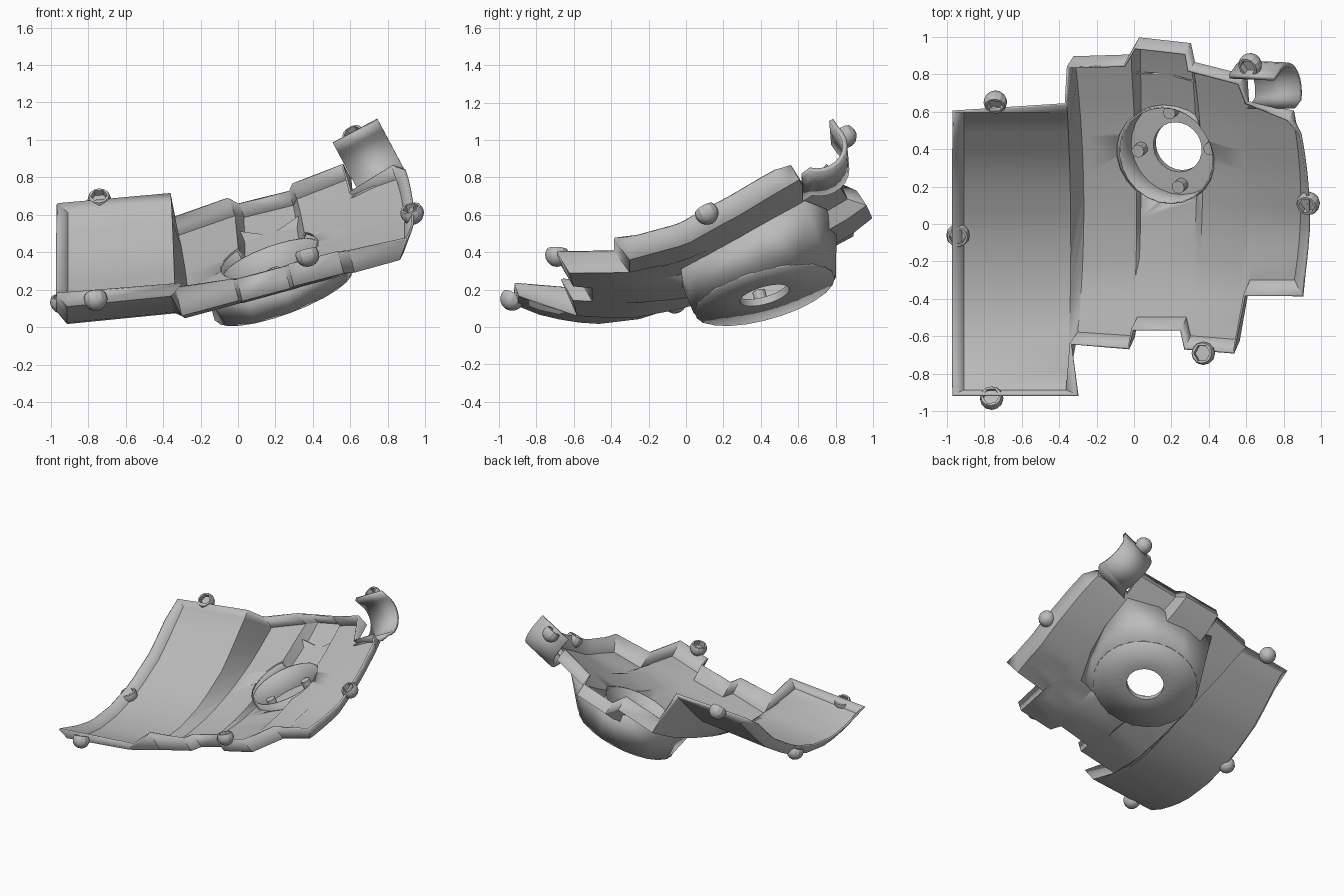
import bpy, bmesh, math
from mathutils import Vector

if "Cube" in bpy.data.objects:
    bpy.data.objects.remove(bpy.data.objects["Cube"])

grey = bpy.data.materials.new("plain_grey")
grey.use_nodes = True
grey.diffuse_color = (0.5, 0.5, 0.5, 1)
grey.node_tree.nodes["Principled BSDF"].inputs["Base Color"].default_value = (0.5, 0.5, 0.5, 1)


def finish(bm, name, thickness=0.0):
    bmesh.ops.recalc_face_normals(bm, faces=bm.faces)
    me = bpy.data.meshes.new(name)
    bm.to_mesh(me)
    bm.free()
    ob = bpy.data.objects.new(name, me)
    bpy.context.collection.objects.link(ob)
    me.materials.append(grey)
    if thickness:
        mod = ob.modifiers.new("thickness", 'SOLIDIFY')
        mod.thickness, mod.offset = thickness, 0
    bpy.ops.object.select_all(action='DESELECT')
    ob.select_set(True)
    bpy.context.view_layer.objects.active = ob
    bpy.ops.object.shade_smooth_by_angle(angle=math.radians(25))
    return ob


def loft(bm, rings, closed=True):
    rows = [[bm.verts.new(p) for p in ring] for ring in rings]
    for a, b in zip(rows, rows[1:]):
        n = len(a)
        for i in range(n if closed else n - 1):
            j = (i + 1) % n
            bm.faces.new((a[i], a[j], b[j], b[i]))
    return rows


# Side profiles of the curved skin: (y, z)
SIDE = [(-0.95, .14), (-.75, .06), (-.5, .02), (-.25, .05), (0, .13), (.3, .31), (.65, .66)]
MAIN = [(-.7, .075), (-.3, .045), (0, .1), (.3, .2), (.6, .33), (.9, .5), (1.05, .62)]


def along(profile, y):
    for (y0, z0), (y1, z1) in zip(profile, profile[1:]):
        if y <= y1 or y1 == profile[-1][0]:
            return z0 + (z1 - z0) * (y - y0) / (y1 - y0)


def height(x, y, kind):
    if kind == "side":
        return along(SIDE, y) + 0.1 * (x + 0.9)
    z = along(MAIN, y) + (0.29 + 0.05 * y) * (x + 0.3)
    if kind == "trough":
        z -= 0.1 * min(1, max(0, (y + 0.3) / 0.8))
    return z + 0.3 * max(0, x - 0.35) * max(0, y)


def normal(x, y, kind):
    d = 0.05
    return Vector(((height(x - d, y, kind) - height(x + d, y, kind)) / (2 * d),
                   (height(x, y - d, kind) - height(x, y + d, kind)) / (2 * d), 1)).normalized()


# Skin stations from left to right: front x, front y, rear x, rear y, bulge, kind
STATIONS = [(-.91, -.89, -.91, .6, 0, "side"), (-.36, -.89, -.36, .6, .02, "side"),
            (-.3, -.58, -.32, .89, .04, "main"), (0, -.6, -.02, .9, .02, "main"),
            (.02, -.5, .03, .99, .01, "trough"), (.28, -.5, .3, .96, .05, "trough"),
            (.3, -.6, .32, .86, .06, "main"), (.56, -.62, .6, .79, 0, "main"),
            (.62, -.3, .61, .65, 0, "main"), (.86, -.3, .85, .6, .04, "main")]
ROWS = 14
bm = bmesh.new()
coords, kinds = [], []
for xf, yf, xr, yr, bulge, kind in STATIONS:
    column = []
    for i in range(ROWS + 1):
        t = i / ROWS
        x = xf + (xr - xf) * t + bulge * 4 * t * (1 - t)
        y = yf + (yr - yf) * t
        column.append(Vector((x, y, height(x, y, kind))))
    coords.append(column)
    kinds.append(kind)
grid = loft(bm, coords, closed=False)

# Raised rim around the whole outline
last = len(STATIONS) - 1
outline = [(s, 0) for s in range(last + 1)] + [(last, r) for r in range(1, ROWS + 1)]
outline += [(s, ROWS) for s in range(last - 1, -1, -1)] + [(0, r) for r in range(ROWS - 1, 0, -1)]
rim = []
for s, r in outline:
    p, kind = coords[s][r], kinds[s]
    out = Vector(((s == last) - (s == 0), (r == ROWS) - (r == 0), 0))
    if kind == "side":
        tall, lean = 0.07, (0.09 if r == ROWS and s else 0.05)
        if (s, r) == (1, 0):
            out.x = 1.3
    elif r == ROWS:
        tall, lean = (0.03 if s == last - 1 else 0.1 if s > 3 else 0.12), 0.01
    else:
        tall, lean = (0.15 if s == 2 else 0.115), 0.07
    rim.append(bm.verts.new(p + normal(p.x, p.y, kind) * tall + out * lean))
for i in range(len(outline)):
    j = (i + 1) % len(outline)
    (a, b), (c, d) = outline[i], outline[j]
    bm.faces.new((grid[a][b], grid[c][d], rim[j], rim[i]))
skin = finish(bm, "curved_skin", 0.014)

# Tilted hub frame
CENTRE = Vector((.245, .42, .172))
AXIS = Vector((-.37, -.28, 1)).normalized()
E1 = Vector((1, 0, .37)).normalized()
E2 = AXIS.cross(E1)


def hub_point(r, h, a):
    return CENTRE + AXIS * h + (E1 * math.cos(a) + E2 * math.sin(a)) * r


def hub_ring(r, h, n=24, middle=Vector((0, 0, 0))):
    return [hub_point(r, h, math.tau * i / n) + middle for i in range(n)]


# Opening in the skin for the hub
bm = bmesh.new()
for ring in loft(bm, [hub_ring(.272, -.3), hub_ring(.272, .6)]):
    bm.faces.new(ring)
cutter = finish(bm, "hub_cutter")
cut = skin.modifiers.new("hub_opening", 'BOOLEAN')
cut.operation, cut.solver, cut.object = 'DIFFERENCE', 'EXACT', cutter
cutter.hide_render = True
cutter.hide_set(True)
cutter.display_type = 'WIRE'

# Hub: faceted outer cone with four spread corners
flare = []
for i in range(12):
    p = hub_point(.5 if i % 3 == 1 else .42, .1, math.tau * i / 12)
    p.z = height(p.x, p.y, "trough" if .02 < p.x < .3 else "main") - 0.01
    flare.append(p)
bm = bmesh.new()
loft(bm, [flare, hub_ring(.39, 0, 12)])
finish(bm, "hub_cone", 0.008)

# Hub: flat underside, bore, recessed floor and wall
bm = bmesh.new()
loft(bm, [hub_ring(.387, 0), hub_ring(.14, 0), hub_ring(.14, .035),
          hub_ring(.265, .035), hub_ring(.265, .21)])
finish(bm, "hub_recess", 0.008)

# Four pegs on the recessed floor
for k in range(4):
    a = math.tau * k / 4 + 0.03
    mid = (E1 * math.cos(a) + E2 * math.sin(a)) * 0.205
    bm = bmesh.new()
    rows = loft(bm, [hub_ring(.035, .03, 12, mid), hub_ring(.035, .1, 12, mid)])
    bm.faces.new(rows[1])
    finish(bm, "hub_peg_%d" % (k + 1))

# Half-round clip at the rear left corner, its front edge joined to the skin
run = Vector((.88, -.04, .47)).normalized()
back = Vector((0, 1, 0))
up = run.cross(back).normalized()
bm = bmesh.new()
sections = []
for dist, foot_x in ((-.27, .61), (0, .86)):
    mid = Vector((.82, .70, .97)) + run * dist
    arc = [Vector((foot_x, .62, height(foot_x, .62, "main")))]
    arc += [mid + back * .15 * math.cos(a) + up * .15 * math.sin(a)
            for a in (math.radians(-105 + 15 * i) for i in range(11))]
    arc.append(arc[-1] + up * 0.05 - back * 0.03)
    sections.append(arc)
loft(bm, sections, closed=False)
finish(bm, "pipe_clip", 0.025)


# Round bolts with a hexagonal socket
def bolt(name, place, axis):
    turn = Vector((0, 0, 1)).rotation_difference(axis.normalized())
    shape = [(.063 * math.sin(a), -.063 * math.cos(a), False)
             for a in (math.radians(d) for d in range(15, 121, 15))]
    shape += [(.045, .032, True), (.045, -.005, True)]
    rings = []
    for r, z, hexagon in shape:
        ring = []
        for i in range(12):
            a = math.tau * i / 12
            s = r * (math.cos(math.pi / 6) if hexagon and i % 2 else 1)
            ring.append(Vector(place) + turn @ Vector((s * math.cos(a), s * math.sin(a), z)))
        rings.append(ring)
    bm = bmesh.new()
    rows = loft(bm, rings)
    bm.faces.new(rows[0])
    bm.faces.new(rows[-1])
    finish(bm, name)


for name, place, kind in [("rear_right_bolt", (-.74, .65, .68), "side"),
                          ("right_side_bolt", (-.94, -.06, .135), "side"),
                          ("front_right_bolt", (-.76, -.93, .15), "side"),
                          ("front_left_bolt", (.37, -.69, .385), "main"),
                          ("left_side_bolt", (.93, .11, .61), "main"),
                          ("clip_bolt", (.62, .85, 1.02), "main")]:
    bolt(name, place, normal(place[0], place[1], kind))
